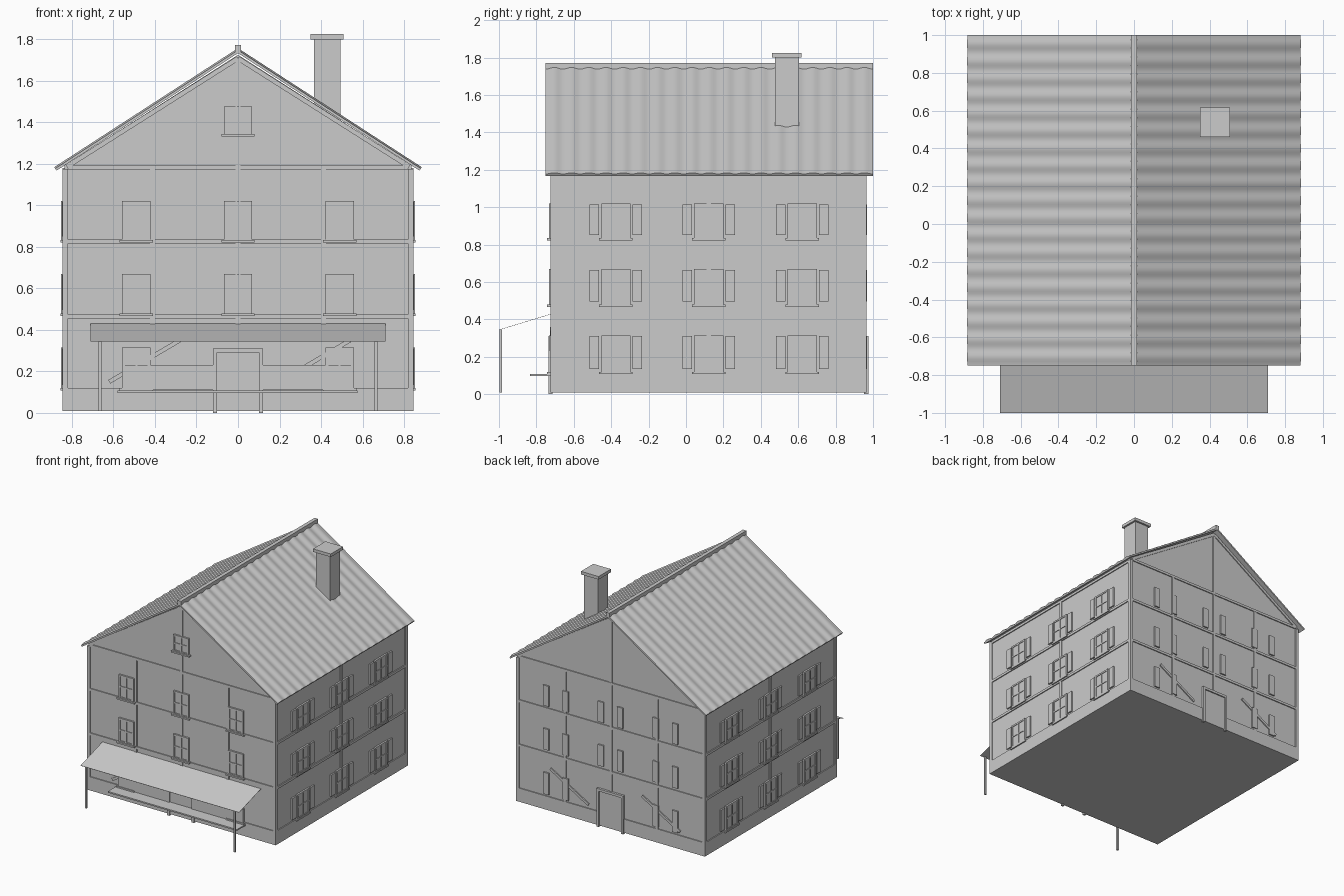
import bpy, bmesh, math
from mathutils import Vector

if "Cube" in bpy.data.objects:
    bpy.data.objects.remove(bpy.data.objects["Cube"])

# The whole model is one plain grey
GREY = bpy.data.materials.new("plain grey")
GREY.diffuse_color = (0.6, 0.6, 0.6, 1)
GREY.use_nodes = True
GREY.node_tree.nodes["Principled BSDF"].inputs["Base Color"].default_value = GREY.diffuse_color

parts = {}


def prism(name, loop_a, loop_b):
    """Solid between two matching outlines, collected by part name."""
    bm = parts.setdefault(name, bmesh.new())
    a = [bm.verts.new(p) for p in loop_a]
    b = [bm.verts.new(p) for p in loop_b]
    faces = [bm.faces.new(a), bm.faces.new(b[::-1])]
    for i in range(len(a)):
        j = (i + 1) % len(a)
        faces.append(bm.faces.new((a[j], a[i], b[i], b[j])))
    bmesh.ops.recalc_face_normals(bm, faces=faces)


def box(name, x0, x1, y0, y1, z0, z1):
    loop = [(x0, y0), (x1, y0), (x1, y1), (x0, y1)]
    prism(name, [(x, y, z0) for x, y in loop], [(x, y, z1) for x, y in loop])


# Wall planes; each wall maps (along, out, up) to the world
WX, YF, YB = 0.837, -0.717, 0.957


def at(wall, u, d, z):
    return {"front": (u, YF - d, z), "back": (u, YB + d, z),
            "right": (WX + d, u, z), "left": (-WX - d, u, z)}[wall]


def plate(wall, name, u0, u1, z0, z1, d, d0=-0.004):
    a, b = at(wall, u0, d0, z0), at(wall, u1, d, z1)
    lo = [min(p, q) for p, q in zip(a, b)]
    hi = [max(p, q) for p, q in zip(a, b)]
    box(name, lo[0], hi[0], lo[1], hi[1], lo[2], hi[2])


def beam(wall, name, p, q, w, d):
    """Slanting timber on a wall from p to q."""
    p, q = Vector(p), Vector(q)
    t = (q - p).normalized()
    n = Vector((-t.y, t.x)) * w / 2
    pts = [p - n, q - n, q + n, p + n]
    prism(name, [at(wall, v.x, -0.004, v.y) for v in pts],
          [at(wall, v.x, d, v.y) for v in pts])


def window(wall, u, z0, z1, hw):
    f = 0.013
    plate(wall, "window_panes", u - hw, u + hw, z0, z1, 0.009)
    for a, b in ((-hw, -hw + f), (-0.005, 0.005), (hw - f, hw)):
        plate(wall, "window_frames", u + a, u + b, z0, z1, 0.015)
    zm = z0 + (z1 - z0) * 0.5
    for a, b in ((z0, z0 + f), (zm - 0.005, zm + 0.005), (z1 - f, z1)):
        plate(wall, "window_frames", u - hw, u + hw, a, b, 0.014)
    plate(wall, "window_sills", u - hw - 0.012, u + hw + 0.012,
          z0 - 0.008, z0 + 0.004, 0.026 if wall == "front" else 0.018)


def shutters(wall, u, z0, z1, gap):
    for s in (-1, 1):
        a, b = sorted((u + s * gap, u + s * (gap + 0.05)))
        plate(wall, "shutters", a, b, z0 + 0.02, z1 - 0.005, 0.012)


# House body, gabled, on a base
gable = [(-WX, 0.1), (WX, 0.1), (WX, 1.19), (0, 1.725), (-WX, 1.19)]
prism("walls", [(x, YF, z) for x, z in gable], [(x, YB, z) for x, z in gable])
box("base", -0.845, 0.845, -0.725, 0.965, 0.01, 0.12)

# Timber framing
FLOORS = ((0.115, 0.315), (0.475, 0.67), (0.83, 1.02))
for x in (-0.832, 0.832):
    for y in (-0.711, 0.951):
        box("corner_posts", x - 0.013, x + 0.013, y - 0.014, y + 0.014, 0.12, 1.175)
for wall in ("front", "back", "left", "right"):
    end = wall in ("front", "back")
    u0, u1 = (-0.82, 0.82) if end else (-0.7, 0.94)
    for z in (0.455, 0.815, 1.172 if end else 1.16):
        plate(wall, "floor_beams", u0, u1, z, z + 0.02, 0.008)
    for u in ((-0.412, 0.412) if end else (0.122,)):
        plate(wall, "wall_posts", u - 0.012, u + 0.012, 0.12, 1.172, 0.007)
    if end:
        plate(wall, "wall_posts", -0.011, 0.011, 0.12, 1.70, 0.007)
        for s in (-1, 1):
            beam(wall, "gable_rafters", (s * 0.825, 1.186), (0, 1.708), 0.022, 0.0075)
        for x in (-0.62, 0.2):
            beam(wall, "diagonal_braces", (x, 0.15), (x + 0.34, 0.35), 0.02, 0.009)

# Windows and shutters
for z0, z1 in FLOORS:
    for u in (-0.49, 0, 0.49):
        if u or z0 > 0.4:
            window("front", u, z0, z1, 0.068)
        if u or z0 > 0.4:
            shutters("back", u, z0, z1, 0.062)
    for wall in ("left", "right"):
        for u in (-0.375, 0.122, 0.622):
            window(wall, u, z0, z1, 0.078)
            shutters(wall, u, z0, z1, 0.09)
window("front", 0, 1.34, 1.475, 0.068)

# Door surrounds
for wall in ("front", "back"):
    plate(wall, "doors", -0.10, 0.10, 0.12, 0.29, 0.008)
    for a, b in ((-0.12, -0.10), (0.10, 0.12)):
        plate(wall, "door_surrounds", a, b, 0.0, 0.31, 0.018)
    plate(wall, "door_surrounds", -0.10, 0.10, 0.29, 0.31, 0.018)

# Low boarding and bench along the front
for s in (-1, 1):
    a, b = sorted((s * 0.12, s * 0.56))
    plate("front", "front_boarding", a, b, 0.11, 0.23, 0.019)
box("bench", -0.58, 0.575, -0.835, -0.72, 0.097, 0.108)

# Sloping canopy on two posts
slope = [(-1.0, 0.345), (-0.72, 0.43), (-0.72, 0.428), (-1.0, 0.343)]
prism("canopy", [(-0.71, y, z) for y, z in slope], [(0.71, y, z) for y, z in slope])
for x in (-0.665, 0.665):
    box("canopy_posts", x - 0.007, x + 0.007, -0.997, -0.983, 0.01, 0.345)

# Roof slopes: softly rippled tile profile swept from ridge to eave
WAVES, STEPS = 19, 8
N = WAVES * STEPS
prof = []
for i in range(N + 1):
    prof.append((-0.75 + 1.75 * i / N, -0.008 + 0.008 * math.sin(math.pi * i / STEPS) ** 2))
prof += [(1.0, -0.02), (-0.75, -0.02)]
for s in (-1, 1):
    prism("roof_left" if s < 0 else "roof_right",
          [(s * 0.545 * h, y, 1.757 + 0.839 * h) for y, h in prof],
          [(s * (0.885 + 0.545 * h), y, 1.184 + 0.839 * h) for y, h in prof])
box("ridge_cap", -0.015, 0.015, -0.75, 1.0, 1.735, 1.772)

# Chimney
box("chimney", 0.365, 0.493, 0.475, 0.603, 1.40, 1.80)
box("chimney_cap", 0.35, 0.508, 0.46, 0.618, 1.80, 1.825)

# Turn every collected part into an object
for name, bm in parts.items():
    me = bpy.data.meshes.new(name)
    bm.to_mesh(me)
    bm.free()
    me.materials.append(GREY)
    ob = bpy.data.objects.new(name, me)
    bpy.context.collection.objects.link(ob)
    if name.startswith("roof"):
        bpy.ops.object.select_all(action="DESELECT")
        ob.select_set(True)
        bpy.context.view_layer.objects.active = ob
        bpy.ops.object.shade_smooth_by_angle(angle=math.radians(30))
